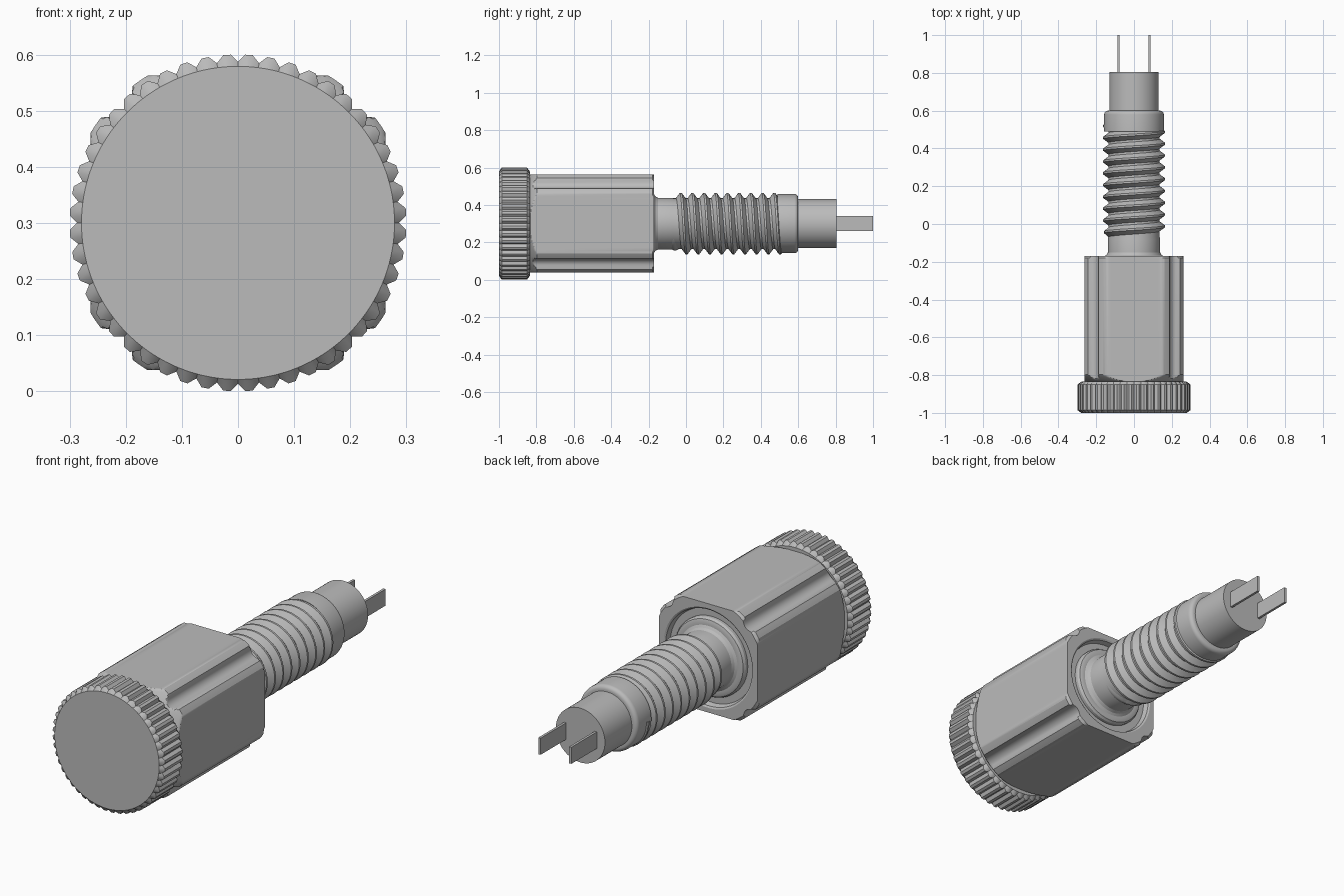
import bpy
import bmesh
from math import cos, sin, pi, sqrt, radians

cube = bpy.data.objects.get("Cube")
if cube:
    bpy.data.objects.remove(cube, do_unlink=True)

AXIS_Z = 0.3
TAU = 2 * pi

metal = bpy.data.materials.new("grey_metal")
metal.use_nodes = True
metal.diffuse_color = (0.5, 0.5, 0.5, 1)
metal.node_tree.nodes["Principled BSDF"].inputs["Base Color"].default_value = (0.5, 0.5, 0.5, 1)


def finish(bm, name):
    """Turn a bmesh into a shaded object."""
    bmesh.ops.recalc_face_normals(bm, faces=bm.faces[:])
    mesh = bpy.data.meshes.new(name)
    bm.to_mesh(mesh)
    bm.free()
    mesh.materials.append(metal)
    mesh.shade_smooth()
    mesh.set_sharp_from_angle(angle=radians(28))
    obj = bpy.data.objects.new(name, mesh)
    bpy.context.collection.objects.link(obj)
    return obj


def polar(bm, y, r, a):
    return bm.verts.new((r * cos(a), y, AXIS_Z + r * sin(a)))


def lathe(name, stations, angles, outline=lambda a: 9.0):
    """Rings along y; each station (y, limit) clips the outline to a radius."""
    bm = bmesh.new()
    rings = [[polar(bm, y, min(limit, outline(a)), a) for a in angles]
             for y, limit in stations]
    n = len(angles)
    for lo, hi in zip(rings, rings[1:]):
        for i in range(n):
            j = (i + 1) % n
            bm.faces.new((lo[i], lo[j], hi[j], hi[i]))
    bm.faces.new(rings[0])
    bm.faces.new(rings[-1])
    return finish(bm, name)


def even(n):
    return [TAU * i / n for i in range(n)]


# Knurled knob: V-shaped valleys between narrow flat teeth
TEETH = 48
pitch_angle = TAU / TEETH
knob_angles = [(k + f) * pitch_angle for k in range(TEETH) for f in (0, 0.33, 0.67)]


def knob_outline(a):
    f = (a / pitch_angle) % 1
    return 0.3 if 0.2 < f < 0.8 else 0.287


lathe("knurled_knob",
      [(-1, 0.279), (-0.985, 1), (-0.85, 1), (-0.835, 0.279)],
      knob_angles, knob_outline)


# Square body with rounded, fluted corners
def body_outline(a):
    b = abs((a + pi / 4) % (pi / 2) - pi / 4)
    r = min(0.2625 / cos(b), 0.308)
    c = pi / 4 - b
    centre, flute = 0.32, 0.038
    inside = flute ** 2 - (centre * sin(c)) ** 2
    if inside > 0:
        r = min(r, centre * cos(c) - sqrt(inside))
    return r


cone = [(-0.836 + 0.04 * (i / 8) ** 1.2, 0.26 + 0.05 * i / 8) for i in range(9)]
lathe("square_body",
      cone + [(-0.18, 1), (-0.17, 0.295), (-0.17, 0.24), (-0.175, 0.232),
              (-0.2, 0.225), (-0.2, 0.15)],
      even(240), body_outline)

# Flanged neck and threaded core
lathe("neck_shaft",
      [(-0.21, 0.19), (-0.185, 0.19), (-0.174, 0.183), (-0.17, 0.172), (-0.17, 0.156),
       (-0.163, 0.145), (-0.15, 0.138), (-0.08, 0.138), (-0.07, 0.136), (0.52, 0.136)],
      even(72))

# Right-hand helical thread, fading in from the neck and running into the collar
PITCH, TURNS, STEPS = 0.0625, 9.5, 48
bm = bmesh.new()
previous = None
for s in range(int(TURNS * STEPS) + 1):
    turn = s / STEPS
    y = -0.075 + PITCH * turn
    crest = 0.13 + 0.034 * min(1, turn / 0.6)
    row = [polar(bm, y + dy * PITCH, r, -TAU * turn)
           for dy, r in ((-0.48, 0.13), (-0.08, crest), (0.08, crest), (0.48, 0.13))]
    if previous:
        for i in range(3):
            bm.faces.new((previous[i], previous[i + 1], row[i + 1], row[i]))
    previous = row
finish(bm, "screw_thread")

# Rounded collar and the terminal plug behind it
lathe("collar",
      [(0.49, 0.14), (0.49, 0.158)] +
      [(0.58 + 0.02 * sin(t * pi / 10), 0.138 + 0.02 * cos(t * pi / 10)) for t in range(6)],
      even(72))
lathe("terminal_plug", [(0.59, 0.131), (0.805, 0.131)], even(72))

# Two flat contact pins
for side, name in ((1, "left_pin"), (-1, "right_pin")):
    bm = bmesh.new()
    bmesh.ops.create_cube(bm, size=1)
    for v in bm.verts:
        v.co.x = v.co.x * 0.012 + side * 0.082
        v.co.y = v.co.y * 0.21 + 0.895
        v.co.z = v.co.z * 0.08 + AXIS_Z
    finish(bm, name)
